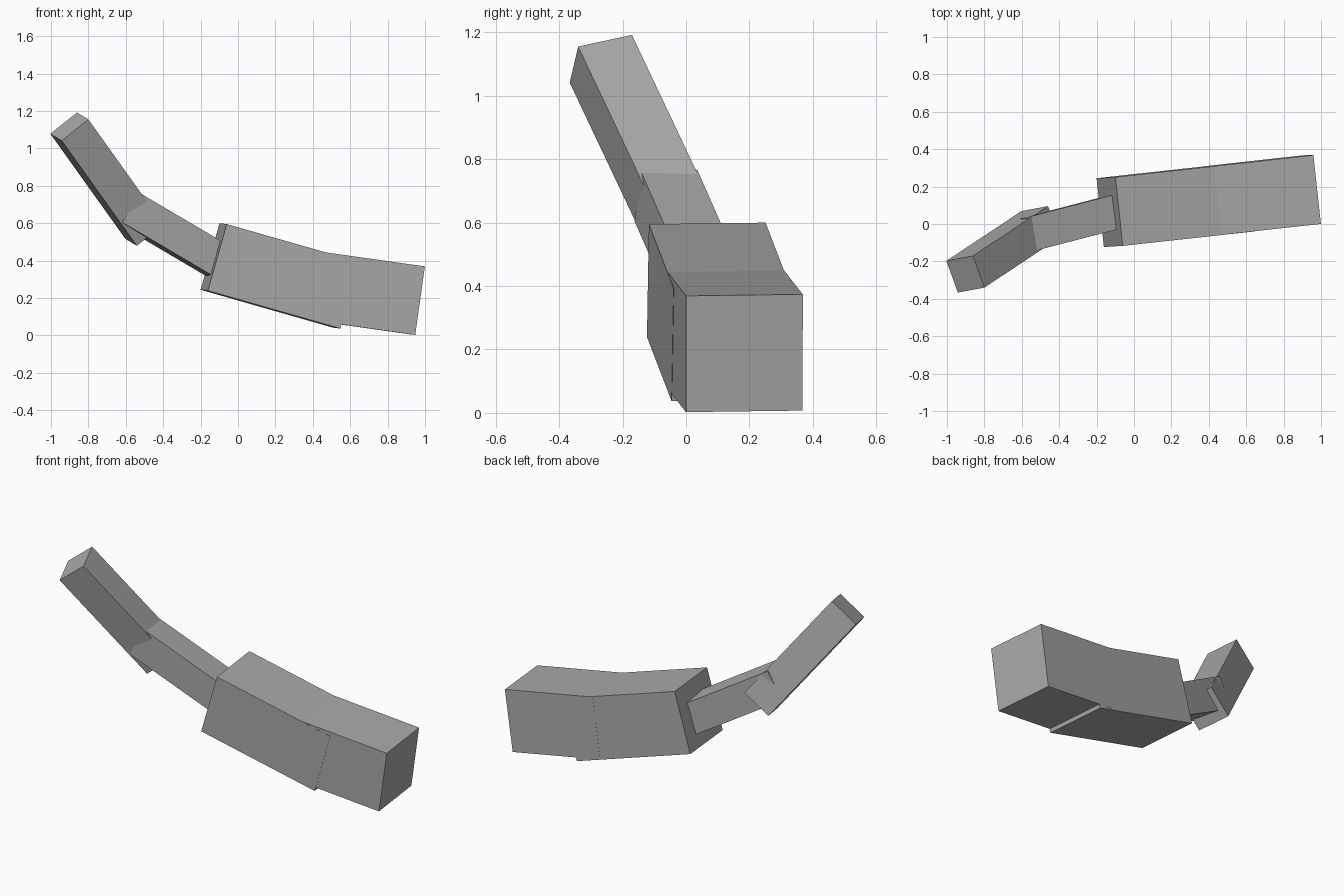
import bpy
import bmesh
from mathutils import Matrix, Vector

cube = bpy.data.objects.get("Cube")
if cube:
    bpy.data.objects.remove(cube, do_unlink=True)

# Single grey material
grey = bpy.data.materials.new("plain_grey")
grey.use_nodes = True
colour = (0.4, 0.4, 0.4, 1)
grey.diffuse_color = colour
grey.node_tree.nodes["Principled BSDF"].inputs["Base Color"].default_value = colour


def segment(name, corner, along, side, length, width):
    """Square bar from its left-end upper front corner, running along a direction."""
    along = Vector(along).normalized()
    side = Vector(side)
    side = (side - along * side.dot(along)).normalized()
    up = along.cross(side)
    centre = Vector(corner) + along * length / 2 + side * width / 2 - up * width / 2
    frame = Matrix((along, side, up)).transposed().to_4x4()
    frame.translation = centre

    mesh = bpy.data.meshes.new(name)
    bm = bmesh.new()
    bmesh.ops.create_cube(bm, size=1, matrix=Matrix.Diagonal((length, width, width, 1)))
    bm.to_mesh(mesh)
    bm.free()
    mesh.materials.append(grey)
    obj = bpy.data.objects.new(name, mesh)
    obj.matrix_world = frame
    bpy.context.collection.objects.link(obj)
    return obj


THICK, THIN = 0.37, 0.184

# Thick body: two overlapping bars with a slight bend
segment("body_end", (0.453, -0.06, 0.446), (0.984, 0.109, -0.139),
        (-0.041, 0.37, 0.005), 0.555, THICK)
segment("body_middle", (-0.06, -0.117, 0.595), (0.71, 0.078, -0.203),
        (-0.04, 0.37, 0.005), 0.74, THICK)

# Thin tail: two bars curving up and forward
segment("tail_base", (-0.528, -0.143, 0.763), (0.84, 0.218, -0.495),
        (-0.24, 0.965, 0.02), 0.74, THIN)
segment("tail_tip", (-0.8, -0.34, 1.155), (0.4, 0.265, -0.56),
        (-0.06, 0.17, 0.035), 0.74, THIN)
